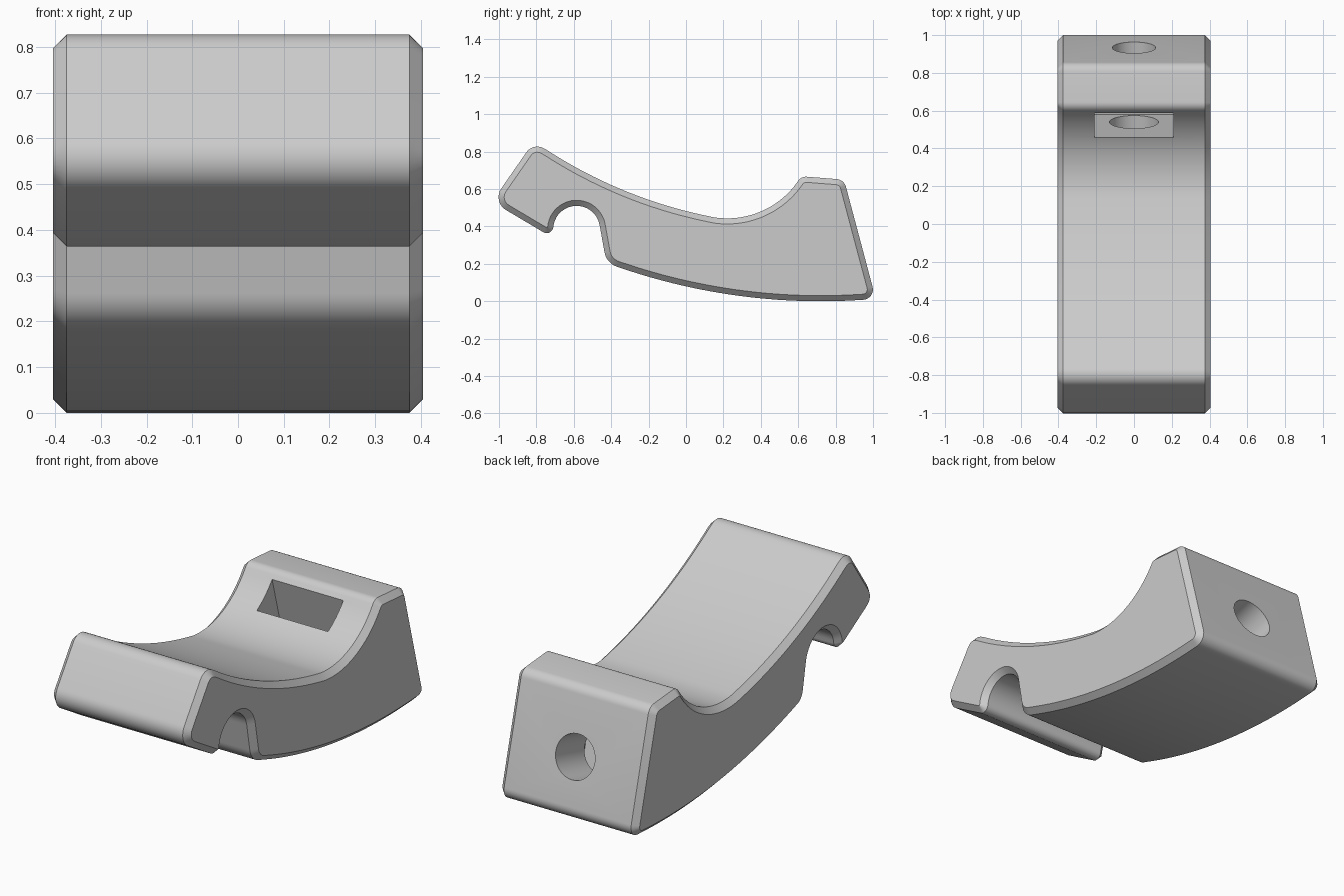
import bpy
import bmesh
from math import radians, cos, sin, tan, pi
from mathutils import Vector, Matrix

cube = bpy.data.objects.get("Cube")
if cube:
    bpy.data.objects.remove(cube, do_unlink=True)

HALF_WIDTH = 0.405
CHAMFER = 0.03
TILT = radians(15.2)


def arc(cy, cz, r, a0, a1, n):
    """Arc points (no corner rounding) in the side plane."""
    angles = [radians(a0 + (a1 - a0) * i / n) for i in range(n + 1)]
    return [(cy + r * cos(a), cz + r * sin(a), 0) for a in angles]


def round_corners(points, steps=8):
    """Replace each (y, z, radius) corner by a tangent arc."""
    out = []
    for i, (y, z, r) in enumerate(points):
        p = Vector((y, z))
        if r == 0:
            out.append(p)
            continue
        a = (Vector(points[i - 1][:2]) - p).normalized()
        b = (Vector(points[(i + 1) % len(points)][:2]) - p).normalized()
        half = a.angle(b) / 2
        centre = p + (a + b).normalized() * (r / sin(half))
        start = p + a * (r / tan(half)) - centre
        end = p + b * (r / tan(half)) - centre
        sweep = pi - 2 * half
        for k in range(steps + 1):
            t = k / steps
            v = start * sin((1 - t) * sweep) + end * sin(t * sweep)
            out.append(centre + v / sin(sweep))
    return out


def inset(points, d):
    """Offset a clockwise outline inwards by d."""
    out = []
    for i, p in enumerate(points):
        t0 = (p - points[i - 1]).normalized()
        t1 = (points[(i + 1) % len(points)] - p).normalized()
        n0, n1 = Vector((t0.y, -t0.x)), Vector((t1.y, -t1.x))
        m = (n0 + n1).normalized()
        out.append(p + m * (d / max(m.dot(n0), 0.5)))
    return out


# Side outline, clockwise from the upper front corner
outline = [(-0.817, 0.849, 0.07)]
outline += arc(0.622, 2.912, 2.508, -122.9, -101.3, 20)       # saddle
outline += arc(0.22, 0.903, 0.46, -101.3, -38.5, 18)[1:]      # valley
outline += [(0.618, 0.668, 0.05), (0.845, 0.65, 0.055), (1.015, 0.012, 0.055)]
outline += arc(0.72, 3.3, 3.3, -86.35, -108.2, 20)            # curved underside
outline += [(-0.425, 0.203, 0.1)]
outline += arc(-0.585, 0.385, 0.125, 10, 175, 20)             # hook recess
outline += [(-0.722, 0.345, 0.035), (-1.037, 0.532, 0.08)]
profile = round_corners(outline)
small = inset(profile, CHAMFER)

# Body: chamfered extrusion across the width
bm = bmesh.new()
rings = []
for x, pts in ((-HALF_WIDTH, small), (CHAMFER - HALF_WIDTH, profile),
               (HALF_WIDTH - CHAMFER, profile), (HALF_WIDTH, small)):
    rings.append([bm.verts.new((x, p.x, p.y)) for p in pts])
for r0, r1 in zip(rings, rings[1:]):
    for i in range(len(r0)):
        bm.faces.new((r0[i - 1], r0[i], r1[i], r1[i - 1]))
bm.faces.new(rings[0])
bm.faces.new(rings[-1][::-1])
bmesh.ops.recalc_face_normals(bm, faces=bm.faces)
mesh = bpy.data.meshes.new("clamp_body")
bm.to_mesh(mesh)
bm.free()
body = bpy.data.objects.new("clamp_body", mesh)
bpy.context.collection.objects.link(body)

grey = bpy.data.materials.new("light_grey")
grey.use_nodes = True
grey.diffuse_color = (0.6, 0.6, 0.6, 1)
grey.node_tree.nodes["Principled BSDF"].inputs["Base Color"].default_value = (0.6, 0.6, 0.6, 1)
mesh.materials.append(grey)

# Cutters share a frame tilted to match the back face
frame = Matrix.Translation((0, 0.54, 0.21)) @ Matrix.Rotation(TILT, 4, 'X')


def cut(name, build):
    cutter_bm = bmesh.new()
    build(cutter_bm)
    cutter_bm.transform(frame)
    cutter_mesh = bpy.data.meshes.new(name)
    cutter_bm.to_mesh(cutter_mesh)
    cutter_bm.free()
    cutter_mesh.materials.append(grey)
    cutter = bpy.data.objects.new(name, cutter_mesh)
    cutter.hide_render = True
    bpy.context.collection.objects.link(cutter)
    mod = body.modifiers.new(name, 'BOOLEAN')
    mod.operation = 'DIFFERENCE'
    mod.solver = 'EXACT'
    mod.object = cutter
    bpy.ops.object.modifier_apply(modifier=name)
    bpy.data.objects.remove(cutter, do_unlink=True)


def box(y0, y1, z0, z1, half_x):
    size = Matrix.Diagonal((2 * half_x, y1 - y0, z1 - z0, 1))
    place = Matrix.Translation((0, (y0 + y1) / 2, (z0 + z1) / 2))
    return lambda b: bmesh.ops.create_cube(b, size=1, matrix=place @ size)


def bore(y0, y1, r):
    place = Matrix.Translation((0, (y0 + y1) / 2, 0)) @ Matrix.Rotation(pi / 2, 4, 'X')
    return lambda b: bmesh.ops.create_cone(b, cap_ends=True, segments=48, radius1=r,
                                           radius2=r, depth=y1 - y0, matrix=place)


bpy.ops.object.select_all(action='DESELECT')
body.select_set(True)
bpy.context.view_layer.objects.active = body
cut("nut_slot", box(0, 0.155, -0.155, 0.7, 0.21))
cut("back_hole", bore(0.1, 0.6, 0.115))
cut("inner_hole", bore(-0.2, 0.05, 0.13))

bpy.ops.object.shade_smooth_by_angle(angle=radians(30))
